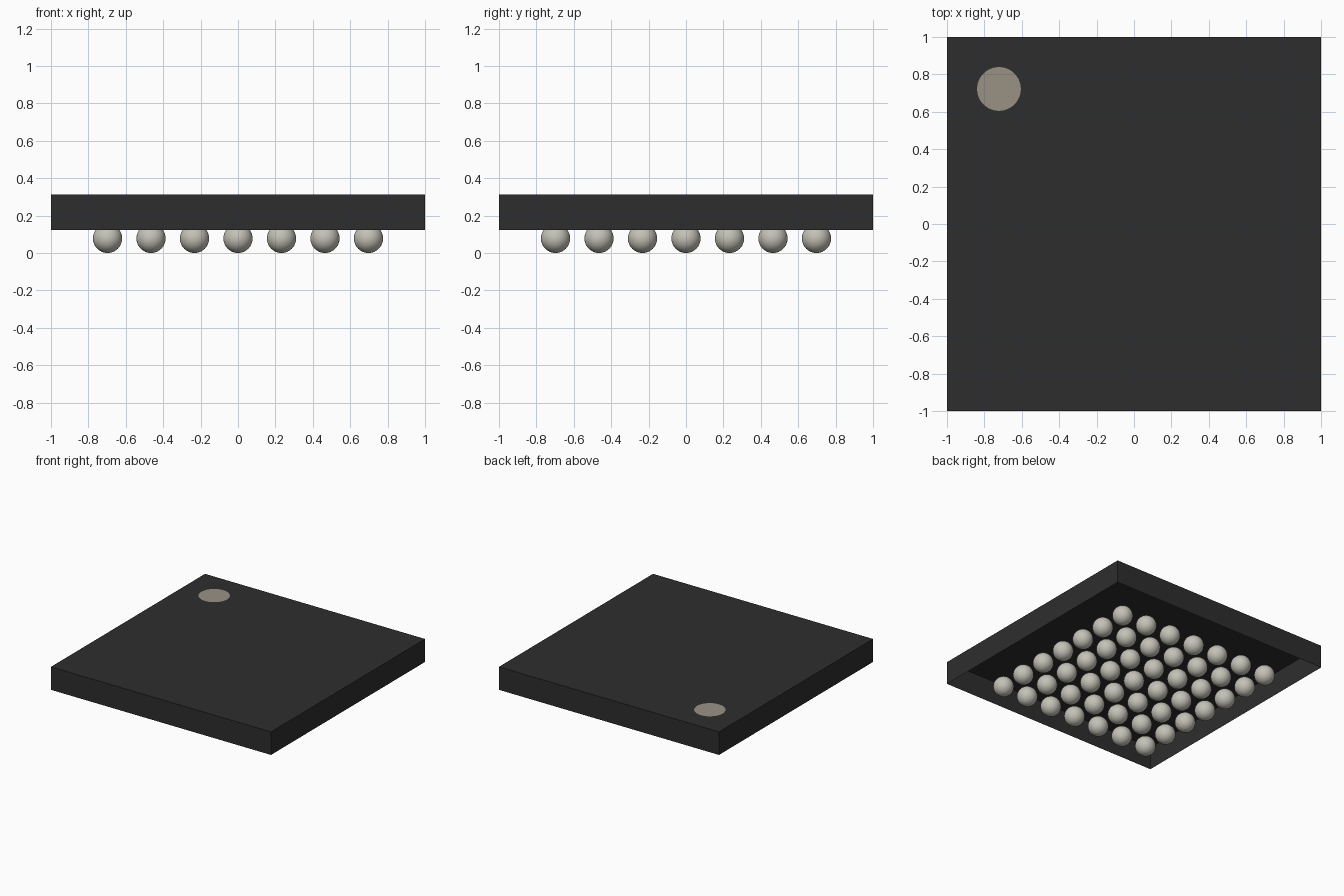
import bpy
import bmesh

cube = bpy.data.objects.get("Cube")
if cube:
    bpy.data.objects.remove(cube, do_unlink=True)

BOTTOM, TOP = 0.123, 0.312          # package shell heights
BALL_R, PITCH, COUNT = 0.078, 0.2325, 7


def material(name, rgb):
    m = bpy.data.materials.new(name)
    m.use_nodes = True
    m.diffuse_color = (*rgb, 1)
    m.node_tree.nodes["Principled BSDF"].inputs["Base Color"].default_value = (*rgb, 1)
    return m


def add_object(name, bm, mat, location=(0, 0, 0)):
    mesh = bpy.data.meshes.new(name)
    bm.to_mesh(mesh)
    bm.free()
    mesh.materials.append(mat)
    obj = bpy.data.objects.new(name, mesh)
    obj.location = location
    bpy.context.collection.objects.link(obj)
    return obj


black = material("charcoal_plastic", (0.027, 0.027, 0.027))
beige = material("beige_mark", (0.323, 0.287, 0.231))
solder = material("solder_grey", (0.55, 0.54, 0.47))

# Package shell: thin-walled box, open underneath
bm = bmesh.new()
bmesh.ops.create_cube(bm, size=2)
bm.normal_update()
underside = [f for f in bm.faces if f.normal.z < -0.5]
bmesh.ops.delete(bm, geom=underside, context='FACES')
for v in bm.verts:
    v.co.z = TOP if v.co.z > 0 else BOTTOM
add_object("package_shell", bm, black)

# Round orientation mark on the back corner of the top
bm = bmesh.new()
bmesh.ops.create_circle(bm, cap_ends=True, segments=48, radius=0.117)
add_object("corner_mark", bm, beige, (-0.722, 0.722, TOP + 0.002))

# Square grid of solder balls, all sharing one mesh
bm = bmesh.new()
bmesh.ops.create_uvsphere(bm, u_segments=32, v_segments=16, radius=BALL_R)
for f in bm.faces:
    f.smooth = True
half = (COUNT - 1) / 2
first = add_object("solder_ball", bm, solder)
for i in range(COUNT):
    for j in range(COUNT):
        ball = first if i == j == 0 else bpy.data.objects.new("solder_ball", first.data)
        ball.location = ((i - half) * PITCH, (j - half) * PITCH, BALL_R)
        if ball is not first:
            bpy.context.collection.objects.link(ball)
